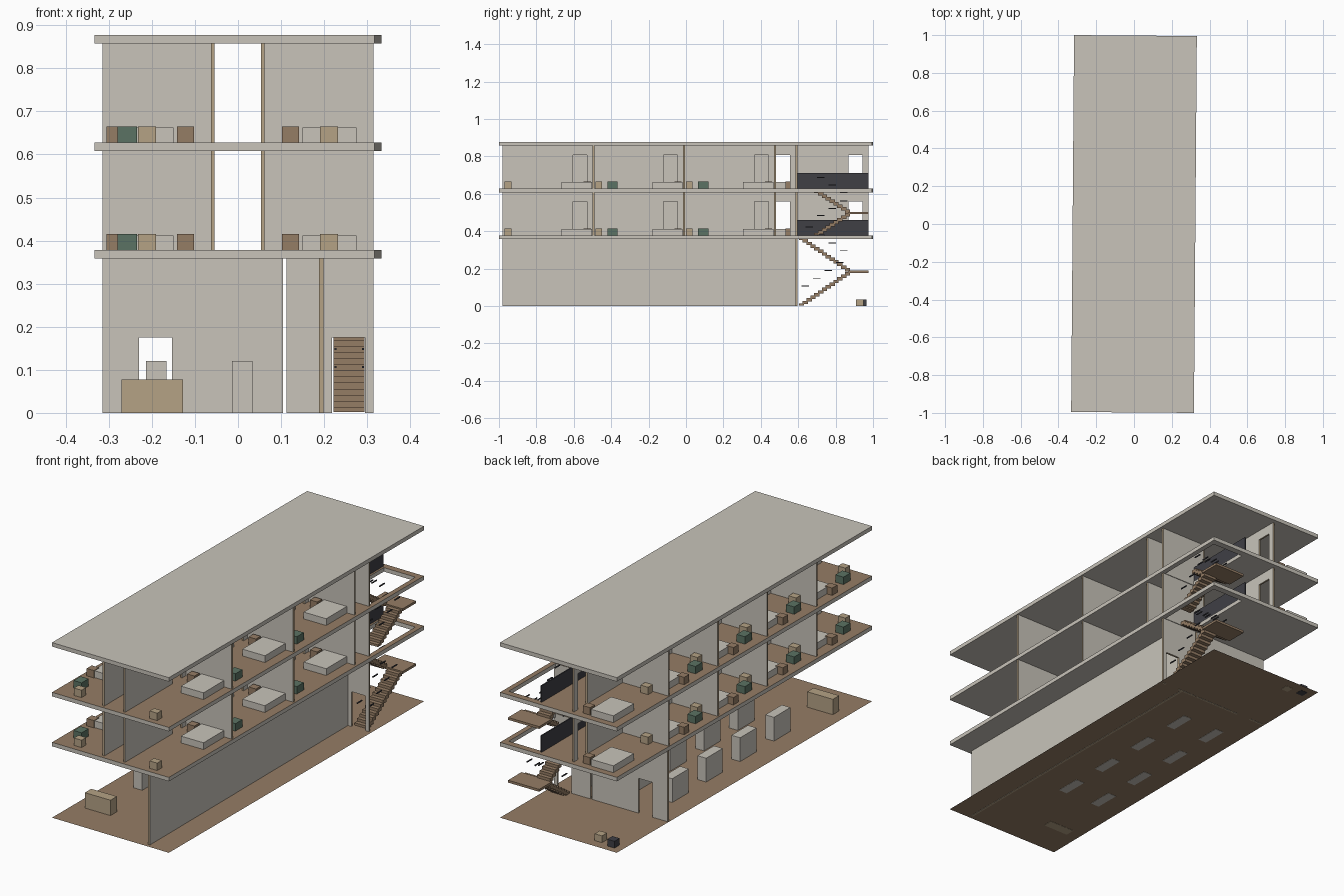
import bpy, bmesh
from mathutils import Matrix, Vector

if "Cube" in bpy.data.objects:
    bpy.data.objects.remove(bpy.data.objects["Cube"])


def material(name, rgb):
    m = bpy.data.materials.new(name)
    m.use_nodes = True
    m.diffuse_color = (*rgb, 1)
    m.node_tree.nodes["Principled BSDF"].inputs["Base Color"].default_value = (*rgb, 1)
    return m


PLASTER = material("pale plaster", (0.58, 0.55, 0.49))
WOOD = material("brown wood", (0.30, 0.205, 0.13))
TAN = material("tan wood", (0.46, 0.36, 0.235))
GREEN = material("muted green", (0.105, 0.17, 0.125))
DARK = material("dark metal", (0.05, 0.05, 0.06))


def finish(name, bm, mats, rule=None, turn=0):
    bmesh.ops.recalc_face_normals(bm, faces=bm.faces)
    if turn:
        bmesh.ops.rotate(bm, verts=bm.verts, cent=(0, 0, 0), matrix=Matrix.Rotation(turn, 3, 'Z'))
    if rule:
        for f in bm.faces:
            f.material_index = rule(f.normal)
    me = bpy.data.meshes.new(name)
    bm.to_mesh(me)
    bm.free()
    for m in mats:
        me.materials.append(m)
    ob = bpy.data.objects.new(name, me)
    bpy.context.collection.objects.link(ob)
    return ob


def add_box(bm, x0, x1, y0, y1, z0, z1):
    size = Matrix.Diagonal((x1 - x0, y1 - y0, z1 - z0, 1))
    mid = Matrix.Translation(((x0 + x1) / 2, (y0 + y1) / 2, (z0 + z1) / 2))
    bmesh.ops.create_cube(bm, size=1, matrix=mid @ size)


def box(name, mat, *bounds):
    bm = bmesh.new()
    add_box(bm, *bounds)
    return finish(name, bm, [mat])


def panel(name, axis, start, depth, u, v, holes=(), mats=(PLASTER, TAN), rule=None, turn=0):
    """Flat plate across an axis with rectangular openings (u0, u1, v0, v1)."""
    bm = bmesh.new()
    us = sorted({*u, *(h[0] for h in holes), *(h[1] for h in holes)})
    vs = sorted({*v, *(h[2] for h in holes), *(h[3] for h in holes)})

    def place(a, b):
        return {'x': (start, a, b), 'y': (a, start, b), 'z': (a, b, start)}[axis]

    grid = {(a, b): bm.verts.new(place(a, b)) for a in us for b in vs}
    for a0, a1 in zip(us, us[1:]):
        for b0, b1 in zip(vs, vs[1:]):
            ca, cb = (a0 + a1) / 2, (b0 + b1) / 2
            if not any(h[0] < ca < h[1] and h[2] < cb < h[3] for h in holes):
                bm.faces.new([grid[p] for p in ((a0, b0), (a1, b0), (a1, b1), (a0, b1))])
    out = bmesh.ops.extrude_face_region(bm, geom=bm.faces[:])
    shift = Vector([depth if axis == k else 0 for k in 'xyz'])
    bmesh.ops.translate(bm, vec=shift, verts=[g for g in out['geom'] if isinstance(g, bmesh.types.BMVert)])
    loose = [w for w in bm.verts if not w.link_faces]
    bmesh.ops.delete(bm, geom=loose, context='VERTS')
    k = 'xyz'.index(axis)
    return finish(name, bm, mats, rule or (lambda n: int(abs(n[k]) < 0.5)), turn)


# Slabs, very slightly turned against the walls
TURN = -0.0077
SX, SY, T = 0.325, 0.9975, 0.02
FLOORS = (0.378, 0.628)
ROOF = 0.877
WELL = (0.125, 0.3, 0.6, 0.965)
bm = bmesh.new()
bmesh.ops.create_grid(bm, x_segments=1, y_segments=1, size=1,
                      matrix=Matrix.Translation((0, 0, 0.001)) @ Matrix.Diagonal((SX, SY, 1, 1)))
finish("ground_floor", bm, [WOOD], turn=TURN)
for i, top in enumerate(FLOORS):
    panel(f"floor_slab_{i + 1}", 'z', top - T, T, (-SX, SX), (-SY, SY), [WELL],
          (PLASTER, WOOD), lambda n: int(n.z > 0.5), TURN)
panel("roof_slab", 'z', ROOF - T, T, (-SX, SX), (-SY, SY), rule=lambda n: 0, turn=TURN)

# Ground storey walls
G = FLOORS[0] - T
panel("ground_long_wall", 'x', 0.188, 0.011, (-0.98, 0.585), (0, G))
panel("ground_cross_wall", 'y', 0.585, 0.01, (-0.315, 0.105), (0, G), [(-0.23, -0.153, 0, 0.175)])
panel("ground_stair_wall", 'y', 0.585, 0.01, (0.113, 0.315), (0, G), [(0.218, 0.295, 0, 0.175)])

# Ground storey furniture
for x in (-0.19, 0.01):
    for k in range(4):
        y = -0.455 + 0.268 * k
        box("display_block", PLASTER, x - 0.024, x + 0.024, y - 0.065, y + 0.065, 0, 0.12)
box("reception_desk", TAN, -0.27, -0.128, -0.825, -0.775, 0, 0.078)
box("tan_stool", TAN, -0.2, -0.16, 0.91, 0.95, 0, 0.035)
box("dark_stool", DARK, -0.28, -0.24, 0.925, 0.965, 0, 0.035)


def room(side, y0, y1, z, lounge, cabinet):
    """Furniture of one room; side mirrors it across the corridor."""
    def put(name, mat, xa, xb, ya, yb, h):
        a, b = sorted((side * xa, side * xb))
        box(name, mat, a, b, ya, yb, z, z + h)
    put("bed", PLASTER, 0.15, 0.275, y1 - 0.17, y1 - 0.008, 0.034)
    put("nightstand", WOOD, 0.102, 0.142, y1 - 0.052, y1 - 0.014, 0.037)
    put("chair", TAN, 0.19, 0.232, y0 + 0.01, y0 + 0.046, 0.037)
    if lounge:
        put("armchair", GREEN, 0.235, 0.28, y0 + 0.075, y0 + 0.13, 0.037)
    if cabinet:
        put("cabinet", WOOD, 0.265, 0.305, y0 + 0.215, y0 + 0.255, 0.037)


# Upper storeys: corridor walls, room dividers, furniture, stairwell rail
LEFT = [-0.98 + 0.485 * k for k in range(4)]
RIGHT = [-0.975 + 0.39 * k for k in range(6)]
for z, top in zip(FLOORS, (FLOORS[1] - T, ROOF - T)):
    door = (z, z + 0.18)
    panel("left_corridor_wall", 'x', 0.053, 0.009, (-0.98, 0.59), (z, top),
          [(y - 0.11, y - 0.035, *door) for y in LEFT[1:]] + [(0.481, 0.556, *door)])
    panel("right_corridor_wall", 'x', -0.063, 0.009, (-0.98, 0.975), (z, top),
          [(y - 0.105, y - 0.03, *door) for y in RIGHT[1:]])
    for y in LEFT[1:] + [0.59]:
        panel("left_room_divider", 'y', y - 0.005, 0.01, (0.062, 0.315), (z, top))
    for y in RIGHT[1:-1]:
        panel("right_room_divider", 'y', y - 0.005, 0.01, (-0.315, -0.063), (z, top))
    for k in range(3):
        room(1, LEFT[k], LEFT[k + 1], z, k > 0, False)
    for k in range(5):
        room(-1, RIGHT[k], RIGHT[k + 1], z, k < 4, k < 4)
    box("stairwell_rail", DARK, 0.116, 0.122, 0.595, 0.975, z, z + 0.083)


def stair(base, top, steps):
    """Two flights with a half landing and broken handrail bars."""
    rise = (top - base) / (2 * steps + 1)
    run, turn_y = 0.0205, 0.87
    mid = base + (top - base) / 2
    bm, rails = bmesh.new(), bmesh.new()
    for k in range(steps):
        for x, y, z in ((0.222, turn_y - run * (steps - k), base + rise * (k + 1)),
                        (0.138, turn_y - run * (k + 1), mid + rise * (k + 1))):
            add_box(bm, x, x + 0.072, y, y + 0.028, max(z - 0.018, base + 0.002), z)
            if k % 3 == 1:
                for edge in (x + 0.002, x + 0.066):
                    add_box(rails, edge, edge + 0.005, y - 0.006, y + 0.034, z + 0.076, z + 0.081)
    add_box(bm, 0.13, 0.302, turn_y, 0.975, mid - 0.012, mid)
    finish("staircase", bm, [WOOD])
    finish("handrail_bars", rails, [DARK])


stair(0, FLOORS[0], 13)
stair(FLOORS[0], FLOORS[1], 9)
